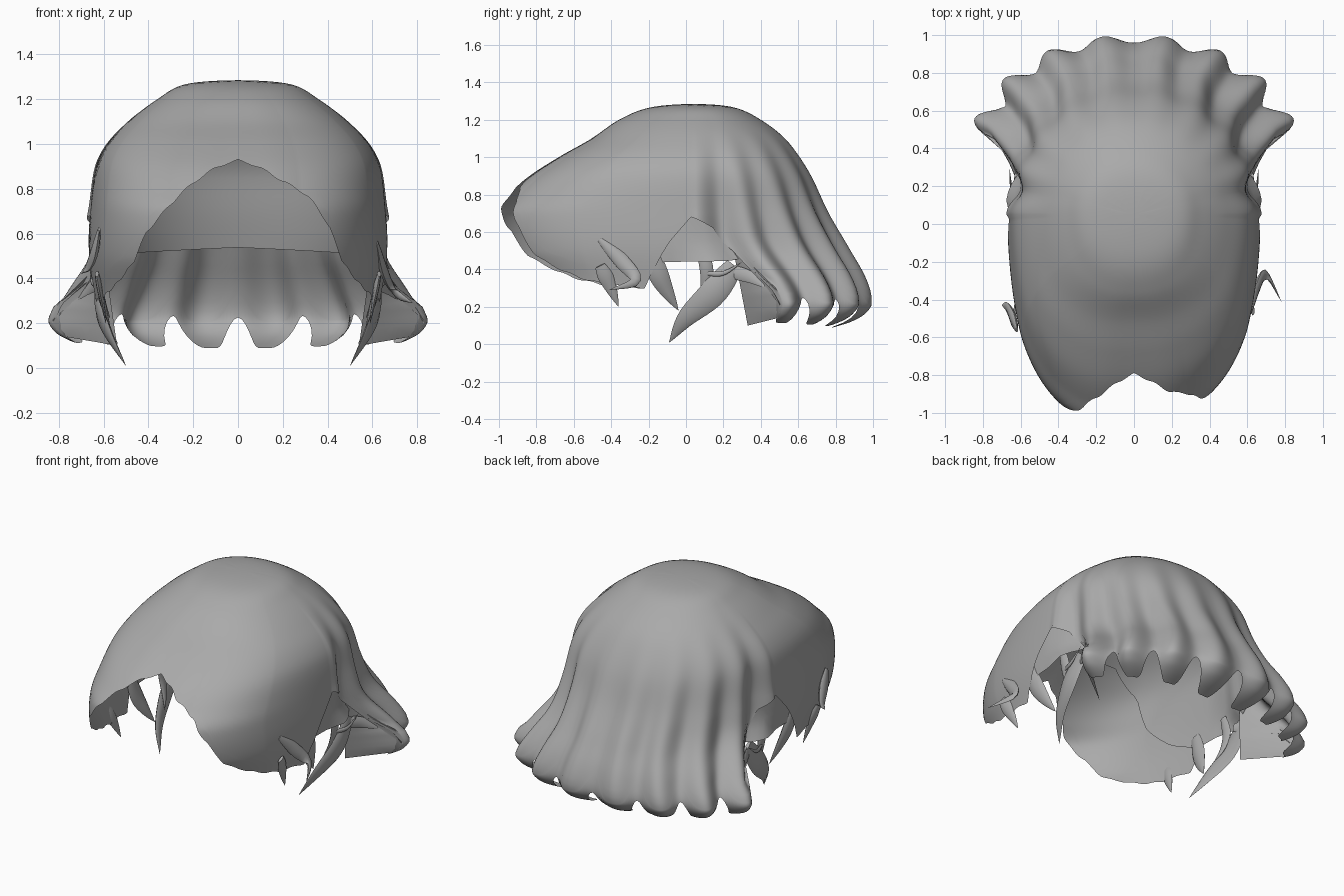
import bpy, bmesh, math
from mathutils import Vector

if "Cube" in bpy.data.objects:
    bpy.data.objects.remove(bpy.data.objects["Cube"])

TOP = 1.285
mat = bpy.data.materials.new("hair grey")
mat.diffuse_color = (0.4, 0.4, 0.4, 1)
mat.use_nodes = True
mat.node_tree.nodes["Principled BSDF"].inputs["Base Color"].default_value = mat.diffuse_color


def smooth_interp(table, x):
    """Smooth curve through (x, value) pairs sorted by x."""
    if x <= table[0][0]:
        return table[0][1]
    if x >= table[-1][0]:
        return table[-1][1]
    i = next(k for k in range(len(table) - 1) if table[k + 1][0] >= x)

    def slope(k):
        a, b = table[max(k - 1, 0)], table[min(k + 1, len(table) - 1)]
        return (b[1] - a[1]) / (b[0] - a[0])
    (x0, y0), (x1, y1) = table[i], table[i + 1]
    h = x1 - x0
    t = (x - x0) / h
    return (y0 * (1 + 2 * t) * (1 - t) ** 2 + slope(i) * h * t * (1 - t) ** 2
            + y1 * t * t * (3 - 2 * t) + slope(i + 1) * h * t * t * (t - 1))


def linear(table, x):
    for (x0, y0), (x1, y1) in zip(table, table[1:]):
        if x <= x1:
            return y0 + (y1 - y0) * (x - x0) / (x1 - x0)
    return table[-1][1]


def by_depth(pairs):
    return [(math.sqrt(TOP - z), v) for z, v in pairs]


# outline of the hair at each height: half width and reach
SIDE_FRONT = by_depth([(1.285, 0), (1.27, .22), (1.2, .36), (1.1, .49), (1.0, .585),
                       (.9, .635), (.7, .66), (.5, .67), (.3, .65), (.1, .62)])
SIDE_BACK = by_depth([(1.285, 0), (1.27, .22), (1.2, .36), (1.1, .49), (1.0, .58), (.9, .625),
                      (.7, .645), (.5, .68), (.35, .77), (.22, .84), (.16, .81), (.12, .74),
                      (.085, .64)])
FRONT = by_depth([(1.285, .05), (1.27, -.17), (1.2, -.36), (1.1, -.51), (1.0, -.69),
                  (.9, -.85), (.8, -.97), (.7, -1.07), (.5, -1.06), (.33, -.95), (.1, -.9)])
BACK = by_depth([(1.285, .05), (1.27, .24), (1.2, .4), (1.1, .53), (1.0, .61), (.9, .67),
                 (.7, .76), (.5, .87), (.35, .95), (.22, .98), (.16, .94), (.12, .87),
                 (.085, .76)])
# hem height by angle from the back: outer hair, then the inner cap
HEM = [(74, .14), (78, .5), (83, .62), (91, .68), (96, .55), (100, .42), (104, .3), (107, .31),
       (116, .32), (126, .36), (135, .42), (141, .48), (147, .6), (157, .72), (166, .82),
       (174, .89), (180, .93)]
CAP_HEM = [(0, .55), (60, .52), (80, .46), (100, .45), (110, .55), (130, .9), (150, 1.03),
           (180, 1.07)]


def hem(deg):
    a = abs(deg)
    if a < 74:
        valley = .5 + .5 * math.cos(math.radians(a * 18))
        return .085 + .0004 * a + .14 * valley ** 2.5
    extra = .05 * math.exp(-((deg - 155) / 9) ** 2)
    return linear(HEM, a) + extra + .005 * math.sin(a * .7) * (a > 100)


def surface(deg, z, inset=0.0, locks=1.0):
    a = math.radians(deg)
    u = math.sqrt(max(TOP - z, 0))
    s, c = math.sin(a), math.cos(a)
    d = abs(deg)
    if c >= 0:
        low = min(max((.6 - z) / .4, 0), 1)
        mid = .05 + .25 * low * low * (3 - 2 * low)
        n, half, reach = 2.1, smooth_interp(SIDE_BACK, u), smooth_interp(BACK, u) - mid
        # locks running down the back
        grow = min(max((1.15 - z) / .85, 0), 1)
        scale = 1 - locks * (.03 + .0005 * d) * grow * math.cos(a * 18)
    else:
        mid, n = .05, 2.1 + .4 * min(1, (d - 90) / 30) * min(1, u / .5)
        half, reach = smooth_interp(SIDE_FRONT, u), mid - smooth_interp(FRONT, u)
        scale = 1 - .05 * math.exp(-((d - 180) / 8) ** 2) * min(1, u * u)
        if deg > 0:
            reach *= 1 - .05 * u * min(1, (180 - d) / 20)
    if z > .3:
        scale -= .06 * math.exp(-((d - 77) / 7) ** 2) * min(1, u * u)
    scale -= inset
    x = half * math.copysign(abs(s) ** (2 / n), s) * scale
    y = mid + reach * math.copysign(abs(c) ** (2 / n), c) * scale
    return Vector((x, y, z))


def finish(name, bm):
    bmesh.ops.remove_doubles(bm, verts=bm.verts, dist=.0002)
    me = bpy.data.meshes.new(name)
    bm.to_mesh(me)
    bm.free()
    me.materials.append(mat)
    ob = bpy.data.objects.new(name, me)
    bpy.context.collection.objects.link(ob)
    bpy.ops.object.select_all(action='DESELECT')
    bpy.context.view_layer.objects.active = ob
    ob.select_set(True)
    bpy.ops.object.shade_smooth_by_angle(angle=math.radians(50))


def grid(name, rows):
    bm = bmesh.new()
    vs = [[bm.verts.new(p) for p in row] for row in rows]
    for r0, r1 in zip(vs, vs[1:]):
        for i in range(len(r0) - 1):
            bm.faces.new((r0[i], r0[i + 1], r1[i + 1], r1[i]))
    finish(name, bm)


# outer hair: crown to hem all around, finer rows where the hem curls under
angles = [180 - i for i in range(361)]
steps = [.9 * (r / 40) ** 1.6 for r in range(40)] + [.9 + .1 * r / 12 for r in range(13)]
grid("hair_shell", [[surface(a, TOP - (TOP - hem(a)) * t) for a in angles] for t in steps])


# inner cap under the hair, open at the forehead
def cap_point(deg, t):
    z = TOP - (TOP - linear(CAP_HEM, abs(deg))) * t ** 1.6
    back = max(0, math.cos(math.radians(deg))) * max(0, .9 - z)
    p = surface(deg, z, .035 + .25 * back, 0)
    p.z -= .012
    return p


grid("inner_cap", [[cap_point(a, r / 24) for a in angles[::3]] for r in range(25)])

# front edge of the flare folding inward on both sides
for side, label in ((1, "right"), (-1, "left")):
    rows = []
    for r in range(13):
        t = r / 12
        p = surface(73.5, .14 + .38 * t)
        q = Vector((.54, .33, .1)).lerp(Vector((.6, .25, .52)), t)
        rows.append([Vector((side * v.x, v.y, v.z))
                     for v in (p.lerp(q, k / 4) for k in range(5))])
    grid(label + "_flare_fold", rows)


def lock(name, pts, width, thick, start=.6):
    """Flattened lock of hair tapering to a point."""
    n, sides = 14, 8
    path = [Vector([smooth_interp([(i, p[k]) for i, p in enumerate(pts)],
                                  (len(pts) - 1) * j / n) for k in range(3)])
            for j in range(n + 1)]
    bm = bmesh.new()
    rings = []
    for j, p in enumerate(path):
        t = j / n
        tan = (path[min(j + 1, n)] - path[max(j - 1, 0)]).normalized()
        wide = tan.cross(Vector((1, 0, 0))).normalized()
        thin = tan.cross(wide)
        f = (start + (1 - start) * math.sin(min(t * 2.5, 1) * math.pi / 2)) * (1 - t ** 2.2) + .01
        rings.append([bm.verts.new(p + f * (wide * width * math.cos(k * math.tau / sides)
                                            + thin * thick * math.sin(k * math.tau / sides)))
                      for k in range(sides)])
    for a, b in zip(rings, rings[1:]):
        for k in range(sides):
            bm.faces.new((a[k], a[(k + 1) % sides], b[(k + 1) % sides], b[k]))
    bm.faces.new(rings[0][::-1])
    bm.faces.new(rings[-1])
    bmesh.ops.recalc_face_normals(bm, faces=bm.faces)
    finish(name, bm)


LOCKS = [
    ("sideburn", [(.64, -.2, .52), (.625, -.15, .38), (.6, -.1, .28), (.57, -.04, .18)], .06, .02),
    ("ear_tuft", [(.62, .26, .42), (.62, .14, .27), (.57, .0, .14), (.5, -.09, .01)], .08, .02),
    ("ear_strand", [(.62, .08, .52), (.62, .11, .4), (.6, .1, .3), (.57, .06, .22)], .04, .015),
    ("upper_wisp", [(.62, .1, .38), (.65, .2, .38), (.66, .3, .44)], .015, .008),
    ("lower_wisp", [(.6, .2, .4), (.66, .34, .36), (.72, .43, .3)], .04, .01),
    ("temple_tip", [(.63, -.46, .42), (.61, -.41, .32), (.59, -.36, .2)], .045, .015),
]
for side, label in ((1, "right"), (-1, "left")):
    for name, pts, w, th in LOCKS:
        lock(label + "_" + name, [(side * x, y, z) for x, y, z in pts], w, th)

# curling locks beside the cheeks, longer on the right
lock("right_curl", [(.62, -.46, .56), (.65, -.34, .44), (.7, -.27, .34), (.78, -.41, .29)],
     .045, .02, .3)
lock("left_curl", [(-.62, -.56, .62), (-.64, -.5, .52), (-.67, -.44, .45), (-.7, -.43, .42)],
     .05, .02, .3)
